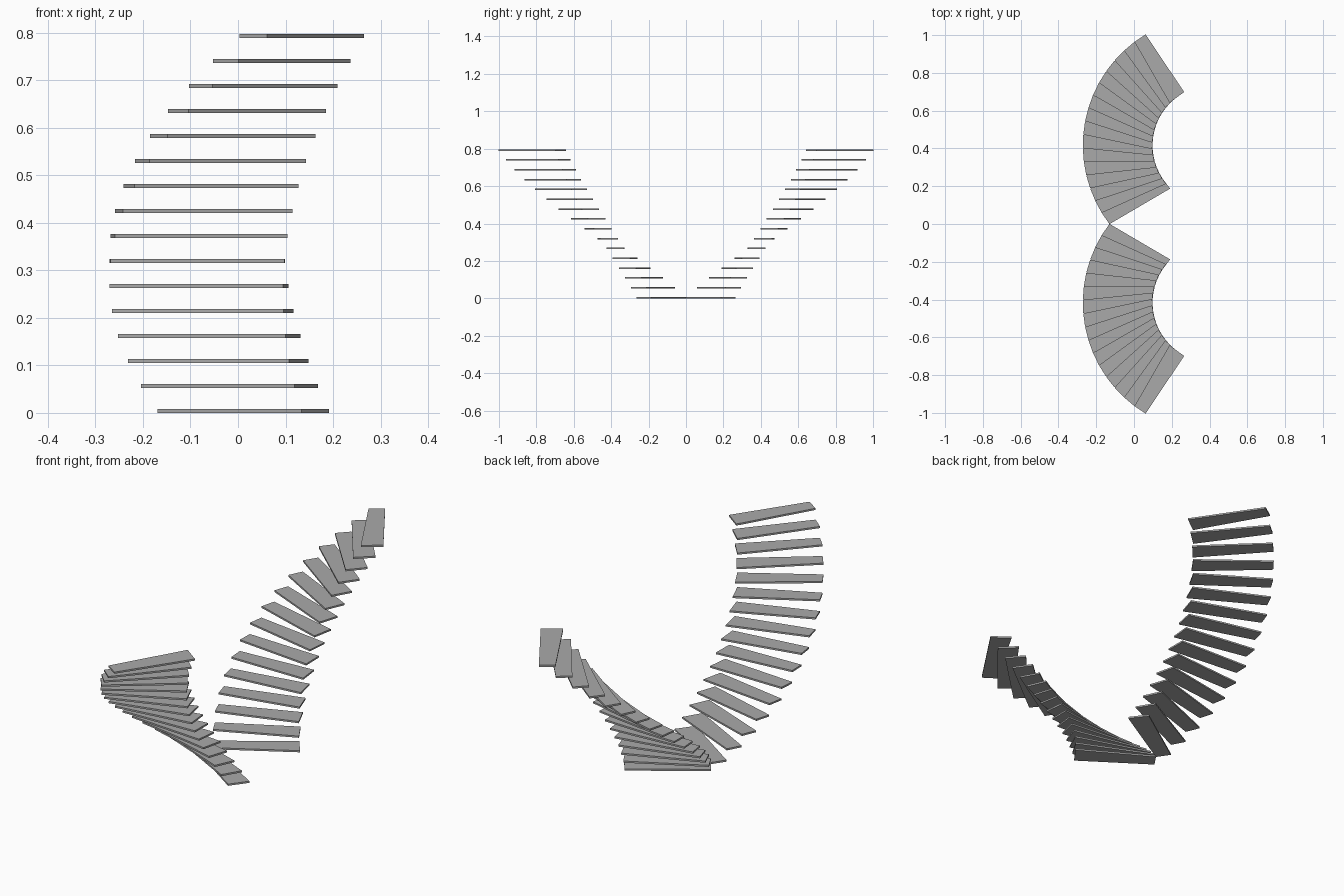
import bpy
import bmesh
from math import sin, cos, radians

cube = bpy.data.objects.get("Cube")
if cube:
    bpy.data.objects.remove(cube)

STEPS = 16
TURN = 6.03            # degrees between neighbouring treads
RISE = 0.0526
THICK = 0.008
CX, CY = 0.415, 0.416  # centre of each flight's arc
OUTER, INNER = 0.686, 0.32

stone = bpy.data.materials.new("plain grey")
stone.use_nodes = True
grey = (0.4, 0.4, 0.4, 1)
stone.diffuse_color = grey
stone.node_tree.nodes["Principled BSDF"].inputs["Base Color"].default_value = grey

# Tread outline: (radius, start angle), wider at the inner end
OUTLINE = [(OUTER, -37.4), (INNER, -45.6), (INNER, -28.3), (OUTER, -31.5)]


def tread(name, index, side):
    """One flat tapered slab; side is 1 for the back flight, -1 for the front."""
    bm = bmesh.new()
    verts = []
    for radius, start in OUTLINE:
        a = radians(start + TURN * index)
        verts.append(bm.verts.new((CX - radius * cos(a),
                                   side * (CY + radius * sin(a)),
                                   RISE * index)))
    base = bm.faces.new(verts)
    top = bmesh.ops.extrude_face_region(bm, geom=[base])["geom"]
    bmesh.ops.translate(bm, vec=(0, 0, THICK),
                        verts=[v for v in top if isinstance(v, bmesh.types.BMVert)])
    bmesh.ops.recalc_face_normals(bm, faces=bm.faces)
    mesh = bpy.data.meshes.new(name)
    bm.to_mesh(mesh)
    bm.free()
    mesh.materials.append(stone)
    bpy.context.collection.objects.link(bpy.data.objects.new(name, mesh))


# Two mirrored curving flights
for label, side in (("front", -1), ("back", 1)):
    for i in range(STEPS):
        tread(f"{label}_stair_tread_{i + 1}", i, side)
